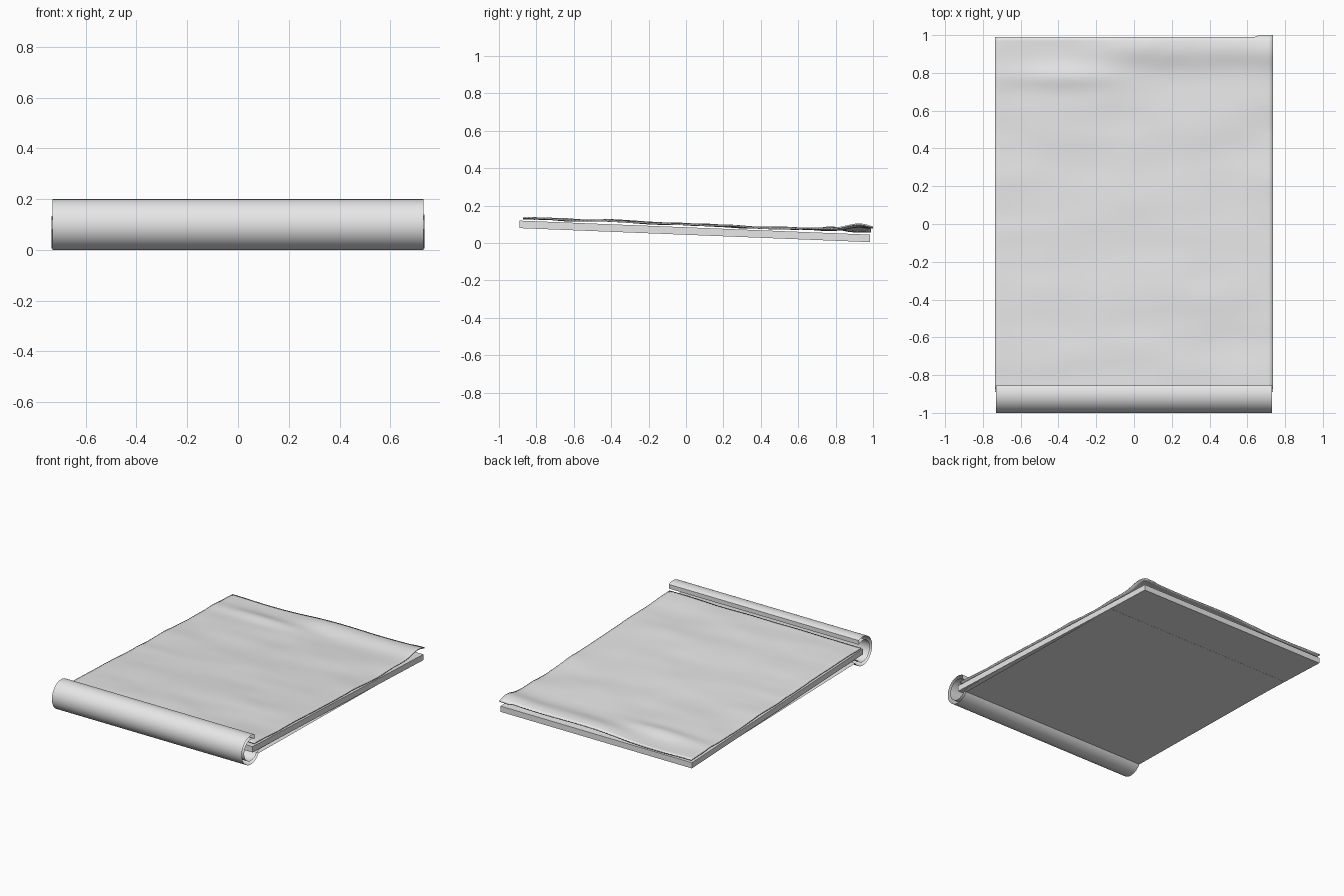
import bpy, bmesh
from math import sin, cos, radians, exp
from mathutils import Vector, noise

cube = bpy.data.objects.get("Cube")
if cube:
    bpy.data.objects.remove(cube)

HALF = 0.73

grey = bpy.data.materials.new("light grey")
grey.use_nodes = True
grey.diffuse_color = (0.8, 0.8, 0.8, 1)
grey.node_tree.nodes["Principled BSDF"].inputs["Base Color"].default_value = (0.8, 0.8, 0.8, 1)


def finish(name, bm, smooth=True):
    bmesh.ops.recalc_face_normals(bm, faces=bm.faces)
    mesh = bpy.data.meshes.new(name)
    bm.to_mesh(mesh)
    bm.free()
    obj = bpy.data.objects.new(name, mesh)
    bpy.context.collection.objects.link(obj)
    mesh.materials.append(grey)
    if smooth:
        bpy.ops.object.select_all(action='DESELECT')
        obj.select_set(True)
        bpy.context.view_layer.objects.active = obj
        bpy.ops.object.shade_smooth_by_angle(angle=radians(35))
    return obj


def extrude_profile(name, points, half, caps, smooth):
    """Sweep a closed (y, z) outline across the width."""
    bm = bmesh.new()
    sides = [[bm.verts.new((x, y, z)) for y, z in points] for x in (-half, half)]
    n = len(points)
    for i in range(n):
        j = (i + 1) % n
        bm.faces.new((sides[0][i], sides[0][j], sides[1][j], sides[1][i]))
    if caps:
        for side in sides:
            bm.faces.new(side)
    return finish(name, bm, smooth)


def arc(radius, start, end, steps=40):
    angles = [radians(start + (end - start) * i / steps) for i in range(steps + 1)]
    return [(-0.9 + radius * cos(a), 0.1 + radius * sin(a)) for a in angles]


# Sloping backing board
extrude_profile("backing_board",
                [(-0.89, 0.08), (0.985, 0.005), (0.985, 0.045), (-0.89, 0.12)],
                0.735, True, False)

# Rolled front edge, open at both ends, running on beneath the board
outline = arc(0.1, 63, 327) + [(0.64, 0.018), (0.64, 0.035), (-0.8, 0.07)] + arc(0.075, 327, 53)
extrude_profile("rolled_under_sheet", outline, HALF, False, True)


# Rumpled top sheet, lifting towards the back
def sheet_height(x, y):
    base = 0.133 - 0.04 * (y + 0.87)
    ripple = noise.noise(Vector((x * 1.8, y * 4, 3.0)))
    fine = noise.noise(Vector((x * 4, y * 7, 8.0)))
    lift = max(0, 0.006 + 0.009 * ripple + 0.003 * fine)
    hump = exp(-((y - 0.93) / 0.1) ** 2)
    sway = 0.02 + 0.022 * x / HALF + 0.008 * sin(7 * x + 1)
    fold = 0.018 * exp(-((y - 0.78) / 0.06) ** 2 - ((x + 0.35) / 0.3) ** 2)
    return base + lift + max(0, sway) * hump + fold


bm = bmesh.new()
bmesh.ops.create_grid(bm, x_segments=60, y_segments=90, size=1)
for v in bm.verts:
    x, y = v.co.x * 0.735, 0.06 + v.co.y * 0.93
    if y > 0.98 and x > 0.64:
        y += 0.01
    v.co = (x, y, sheet_height(x, y))
sheet = finish("rumpled_top_sheet", bm)
solid = sheet.modifiers.new("thickness", 'SOLIDIFY')
solid.thickness = 0.008
solid.offset = -1
